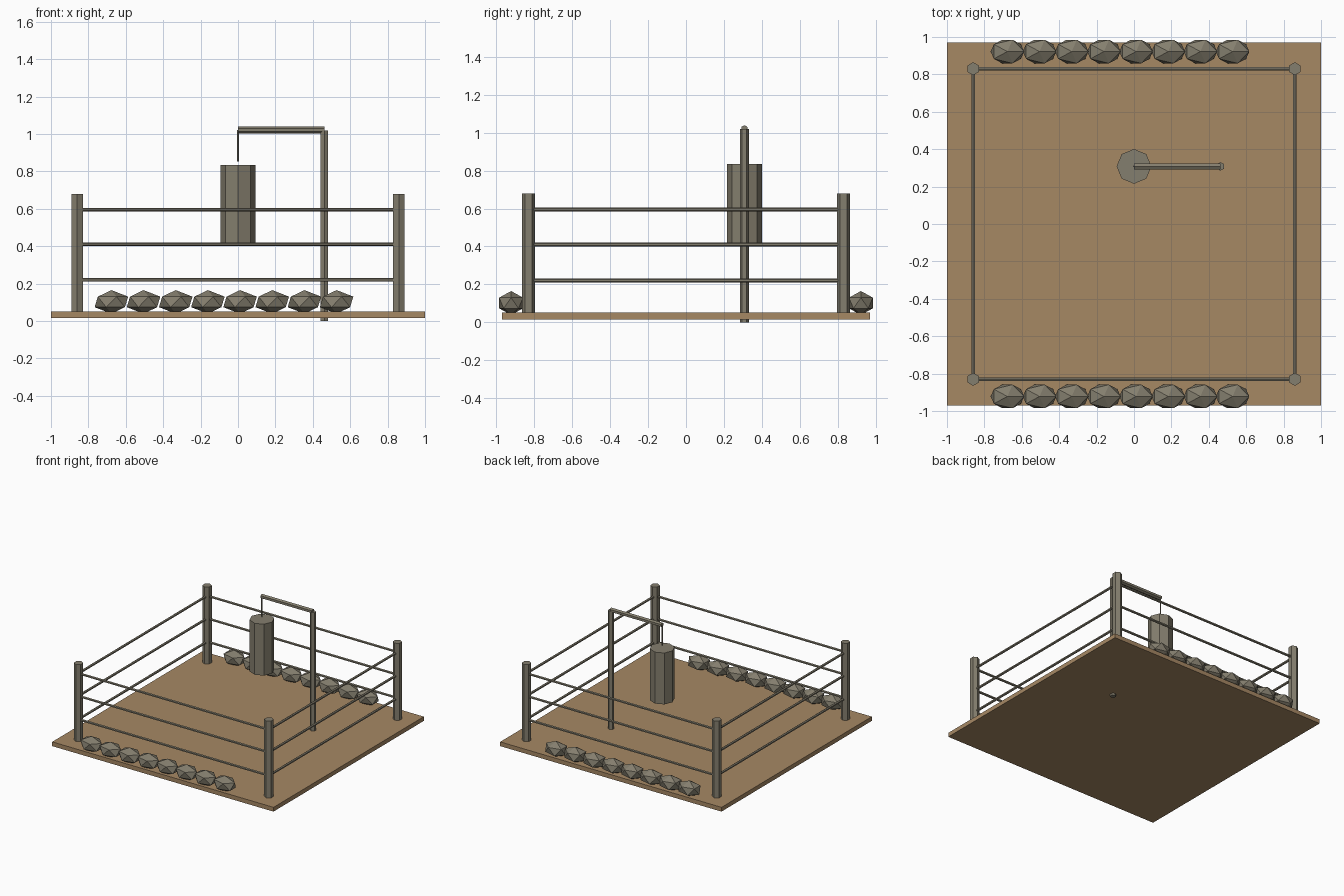
import bpy, math

if "Cube" in bpy.data.objects:
    bpy.data.objects.remove(bpy.data.objects["Cube"])

def material(name, rgb):
    m = bpy.data.materials.new(name)
    m.diffuse_color = (*rgb, 1)
    m.use_nodes = True
    m.node_tree.nodes["Principled BSDF"].inputs["Base Color"].default_value = m.diffuse_color
    return m

brown = material("canvas brown", (0.381, 0.246, 0.127))
grey = material("warm grey", (0.231, 0.209, 0.156))

def finish(name, mat):
    o = bpy.context.object
    o.name = name
    o.data.materials.append(mat)
    return o

def rod(name, a, b, r, sides):
    """Flat-sided cylinder from a to b along one axis."""
    d = [b[i] - a[i] for i in range(3)]
    axis = max(range(3), key=lambda i: abs(d[i]))
    rot = [(0, math.pi / 2, 0), (math.pi / 2, 0, 0), (0, 0, 0)][axis]
    if axis == 0:   # turn so a corner points up
        rot = (math.pi / 2, 0, math.pi / 2)
    bpy.ops.mesh.primitive_cylinder_add(
        vertices=sides, radius=r, depth=abs(d[axis]),
        location=[(a[i] + b[i]) / 2 for i in range(3)], rotation=rot)
    return finish(name, grey)

# Floor of the ring
bpy.ops.mesh.primitive_cube_add(size=1, location=(0, 0, 0.0335))
bpy.context.object.scale = (2, 1.94, 0.035)
finish("floor", brown)

# Corner posts
PX, PY = 0.86, 0.83
for sx in (-1, 1):
    for sy in (-1, 1):
        rod("corner_post", (sx * PX, sy * PY, 0.04), (sx * PX, sy * PY, 0.68), 0.035, 6)

# Three ropes on each side
for z in (0.22, 0.41, 0.595):
    for s in (-1, 1):
        rod("rope_x", (-PX, s * PY, z), (PX, s * PY, z), 0.01, 6)
        rod("rope_y", (s * PX, -PY, z), (s * PX, PY, z), 0.01, 6)

# Punching bag on its stand
BY, SX = 0.308, 0.462
rod("bag", (0, BY, 0.414), (0, BY, 0.834), 0.093, 8)
rod("bag_cord", (0, BY, 0.853), (0, BY, 1.02), 0.005, 6)
rod("stand_arm", (0, BY, 1.021), (SX, BY, 1.021), 0.0185, 6)
rod("stand_pole", (SX, BY, 0), (SX, BY, 1.018), 0.023, 6)

# Rows of sandbags along front and back
for s in (-1, 1):
    for i in range(8):
        bpy.ops.mesh.primitive_ico_sphere_add(
            subdivisions=1, radius=1, location=(-0.677 + 0.172 * i, s * 0.922, 0.102))
        bpy.context.object.scale = (0.1, 0.074, 0.063)
        finish("sandbag", grey)
